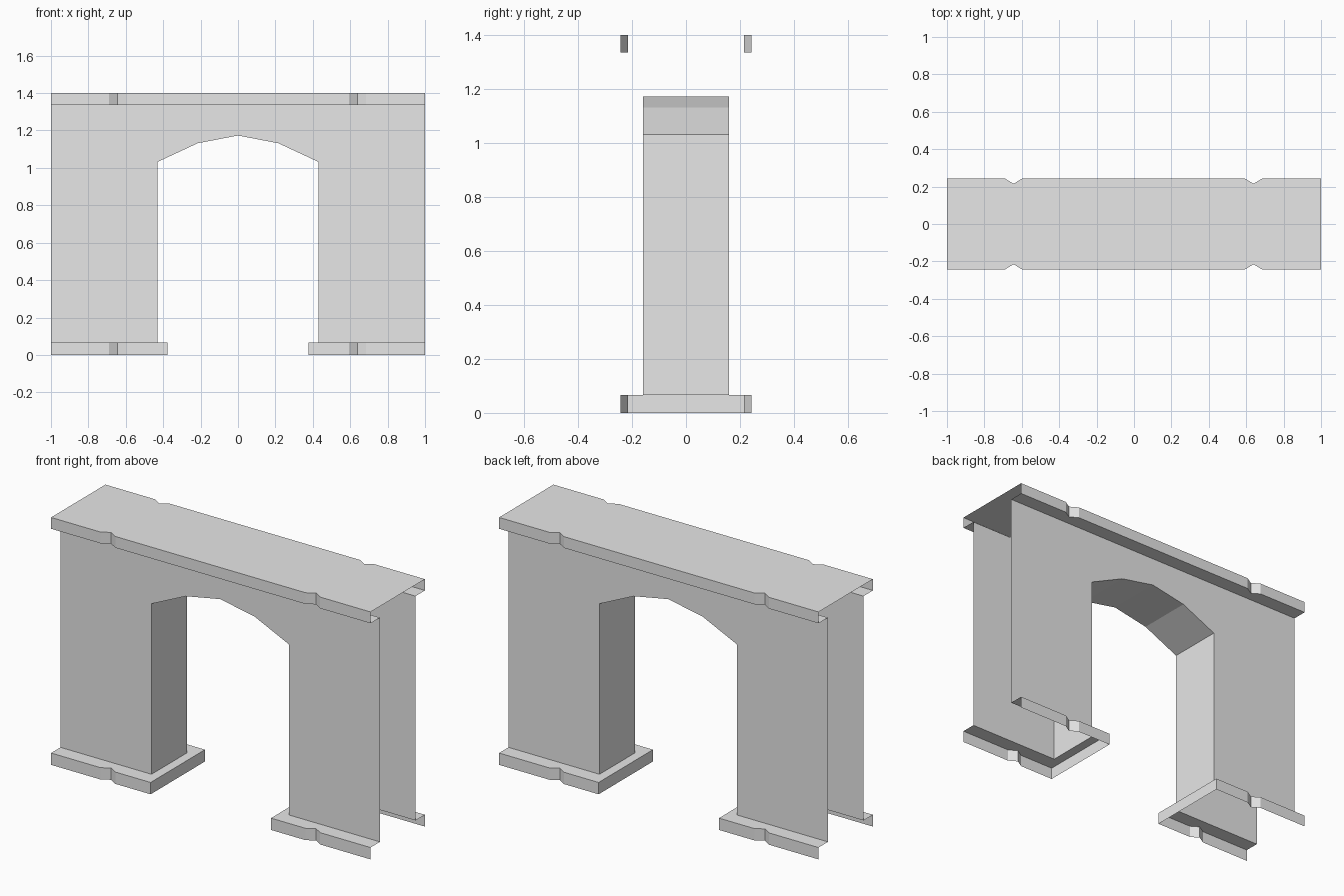
import bpy
import bmesh
from mathutils import Vector

cube = bpy.data.objects.get("Cube")
if cube:
    bpy.data.objects.remove(cube, do_unlink=True)

HALF_LEN = 1.0
WALL_Y = 0.159        # wall planes
RIM_Y = 0.243         # cap and plinth outline
NOTCH_Y = 0.215       # bottom of the V notches
NOTCHES = (-0.644, 0.639)
NOTCH_HALF = 0.046
ARCH_X = 0.43
PLINTH_X = 0.377
PLINTH_TOP = 0.067
CAP_LOW, CAP_TOP = 1.336, 1.4
ARCH = [(-ARCH_X, PLINTH_TOP), (-ARCH_X, 1.032), (-0.215, 1.132), (0, 1.173),
        (0.215, 1.132), (ARCH_X, 1.032), (ARCH_X, PLINTH_TOP)]

stone = bpy.data.materials.new("pale_grey_stone")
stone.use_nodes = True
GREY = (0.8, 0.8, 0.8, 1)
stone.diffuse_color = GREY
stone.node_tree.nodes["Principled BSDF"].inputs["Base Color"].default_value = GREY


def add_face(bm, points, facing):
    """Add one polygon, turned to face the given direction."""
    face = bm.faces.new([bm.verts.new(p) for p in points])
    face.normal_update()
    if face.normal.dot(Vector(facing)) < 0:
        face.normal_flip()


def add_band(bm, path, low, high):
    """Vertical band along a counter-clockwise plan path."""
    for (ax, ay), (bx, by) in zip(path, path[1:]):
        add_face(bm, [(ax, ay, low), (bx, by, low), (bx, by, high), (ax, ay, high)],
                 (by - ay, ax - bx, 0))


def at_height(path, z):
    return [(x, y, z) for x, y in path]


def notched_edge(start, end, side):
    """Long edge with V notches, from start to end in x."""
    points = [(start, side * RIM_Y), (end, side * RIM_Y)]
    for c in NOTCHES:
        if min(start, end) < c < max(start, end):
            points += [(c - NOTCH_HALF, side * RIM_Y), (c, side * NOTCH_Y),
                       (c + NOTCH_HALF, side * RIM_Y)]
    return sorted(points, reverse=start > end)


def finish(bm, name):
    bmesh.ops.remove_doubles(bm, verts=bm.verts, dist=0.0001)
    mesh = bpy.data.meshes.new(name)
    bm.to_mesh(mesh)
    bm.free()
    mesh.materials.append(stone)
    obj = bpy.data.objects.new(name, mesh)
    bpy.context.collection.objects.link(obj)


# Front and back walls with the arched opening
for name, side in (("front_wall", -1), ("back_wall", 1)):
    bm = bmesh.new()
    outline = [(-HALF_LEN, PLINTH_TOP)] + ARCH + [
        (HALF_LEN, PLINTH_TOP), (HALF_LEN, CAP_LOW), (-HALF_LEN, CAP_LOW)]
    add_face(bm, [(x, side * WALL_Y, z) for x, z in outline], (0, side, 0))
    finish(bm, name)

# Inside faces of the archway
bm = bmesh.new()
for (ax, az), (bx, bz) in zip(ARCH, ARCH[1:]):
    add_face(bm, [(ax, -WALL_Y, az), (bx, -WALL_Y, bz), (bx, WALL_Y, bz), (ax, WALL_Y, az)],
             (-(ax + bx), 0, -0.1))
finish(bm, "arch_lining")

# Cap: top slab, notched rims and the undersides out to the rims
bm = bmesh.new()
front = notched_edge(-HALF_LEN, HALF_LEN, -1)
back = notched_edge(HALF_LEN, -HALF_LEN, 1)
add_face(bm, at_height(front + back, CAP_TOP), (0, 0, 1))
for edge, side in ((front, -1), (back, 1)):
    add_band(bm, edge, CAP_LOW, CAP_TOP)
    inner = [(edge[-1][0], side * WALL_Y), (edge[0][0], side * WALL_Y)]
    add_face(bm, at_height(edge + inner, CAP_LOW), (0, 0, -1))
finish(bm, "cap")

# Plinths: notched skirt on three sides with a ledge around the pier
for name, s in (("right_plinth", -1), ("left_plinth", 1)):
    bm = bmesh.new()
    path = (notched_edge(s * HALF_LEN, s * PLINTH_X, s)
            + notched_edge(s * PLINTH_X, s * HALF_LEN, -s))
    add_band(bm, path, 0, PLINTH_TOP)
    pier = [(s * HALF_LEN, -s * WALL_Y), (s * ARCH_X, -s * WALL_Y),
            (s * ARCH_X, s * WALL_Y), (s * HALF_LEN, s * WALL_Y)]
    add_face(bm, at_height(path + pier, PLINTH_TOP), (0, 0, 1))
    finish(bm, name)
